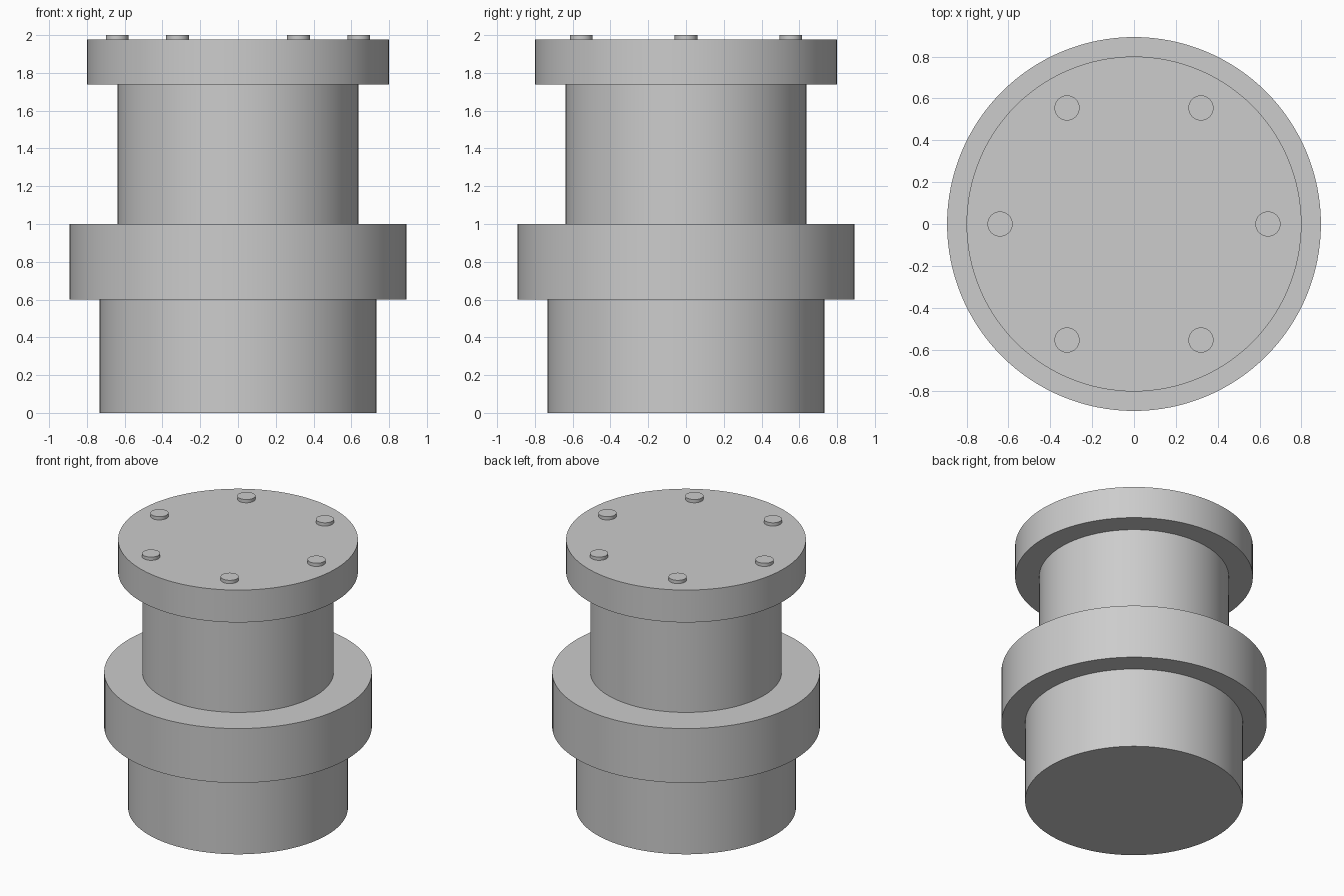
import bpy
import math

cube = bpy.data.objects.get("Cube")
if cube:
    bpy.data.objects.remove(cube, do_unlink=True)

# Single plain grey for the whole body
grey = bpy.data.materials.new("plain_grey")
grey.use_nodes = True
colour = (0.604, 0.604, 0.604, 1)
grey.diffuse_color = colour
grey.node_tree.nodes["Principled BSDF"].inputs["Base Color"].default_value = colour


def cylinder(name, radius, bottom, top, x=0, y=0, sides=128):
    """Upright smooth cylinder between two heights."""
    bpy.ops.mesh.primitive_cylinder_add(
        vertices=sides, radius=radius, depth=top - bottom,
        location=(x, y, (bottom + top) / 2))
    part = bpy.context.object
    part.name = name
    part.data.materials.append(grey)
    bpy.ops.object.shade_smooth_by_angle(angle=math.radians(30))
    return part


SINK = 0.02  # parts are seated slightly into their neighbours

# Stacked body, bottom to top
cylinder("base", 0.733, 0, 0.6 + SINK)
cylinder("middle_flange", 0.893, 0.6, 1.0)
cylinder("neck", 0.638, 1.0 - SINK, 1.738 + SINK)
cylinder("top_flange", 0.8, 1.738, 1.976)

# Ring of six bolt heads on the top flange
for i in range(6):
    angle = i * math.tau / 6
    cylinder(f"bolt_head_{i + 1}", 0.06, 1.976 - SINK, 2.0,
             0.64 * math.cos(angle), 0.64 * math.sin(angle), sides=48)
